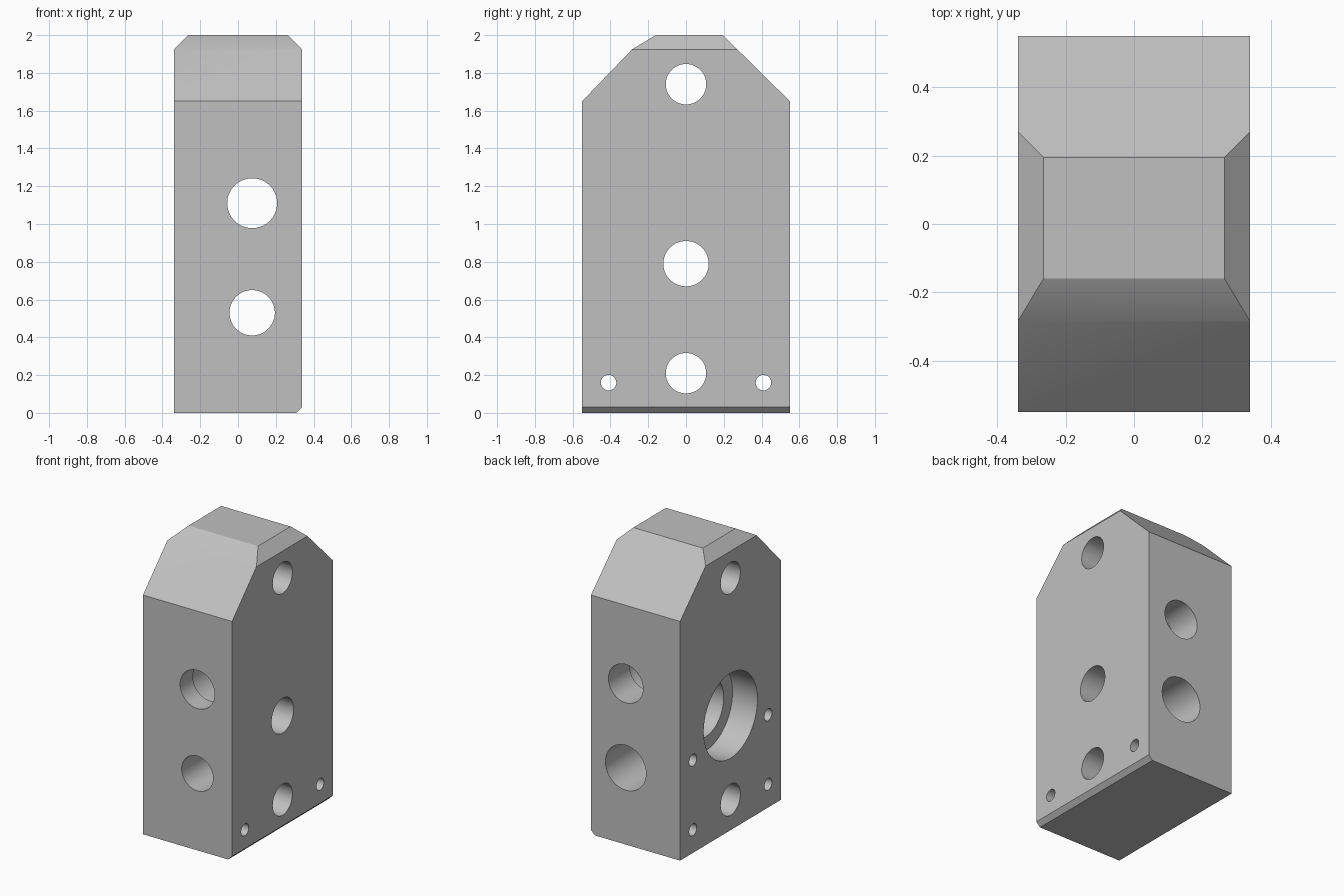
import bpy, bmesh, math
from mathutils import Vector

old = bpy.data.objects.get("Cube")
if old:
    bpy.data.objects.remove(old, do_unlink=True)

W, D, H = 0.34, 0.55, 2.0   # half width, half depth, height

metal = bpy.data.materials.new("plain_grey")
metal.use_nodes = True
GREY = (0.53, 0.53, 0.53, 1)
metal.diffuse_color = GREY
metal.node_tree.nodes["Principled BSDF"].inputs["Base Color"].default_value = GREY


def make_object(name, bm):
    bmesh.ops.recalc_face_normals(bm, faces=bm.faces)
    mesh = bpy.data.meshes.new(name)
    bm.to_mesh(mesh)
    bm.free()
    mesh.materials.append(metal)
    obj = bpy.data.objects.new(name, mesh)
    bpy.context.collection.objects.link(obj)
    return obj


def slice_off(bm, point, normal):
    """Cut away everything beyond a plane and close the cut."""
    geom = bm.verts[:] + bm.edges[:] + bm.faces[:]
    bmesh.ops.bisect_plane(bm, geom=geom, plane_co=point,
                           plane_no=Vector(normal).normalized(), clear_outer=True)
    bmesh.ops.holes_fill(bm, edges=[e for e in bm.edges if e.is_boundary], sides=0)


def drill(name, axis, centre, steps, sides=64):
    """Stepped round cutter; steps are (position along axis, radius)."""
    bm = bmesh.new()
    rings = []
    for pos, radius in steps:
        ring = []
        for i in range(sides):
            a = 2 * math.pi * i / sides
            u, z = centre[0] + radius * math.cos(a), centre[1] + radius * math.sin(a)
            ring.append(bm.verts.new((pos, u, z) if axis == "x" else (u, pos, z)))
        rings.append(ring)
    for r0, r1 in zip(rings, rings[1:]):
        for i in range(sides):
            j = (i + 1) % sides
            bm.faces.new((r0[i], r0[j], r1[j], r1[i]))
    bm.faces.new(rings[0])
    bm.faces.new(rings[-1])
    return make_object(name, bm)


# Block with sloped shoulders and chamfers
bm = bmesh.new()
bmesh.ops.create_cube(bm, size=1)
for v in bm.verts:
    v.co = (v.co.x * 2 * W, v.co.y * 2 * D, (v.co.z + 0.5) * H)
slice_off(bm, (0, -D, 1.65), (0, -0.275, 0.265))         # front shoulder
slice_off(bm, (0, D, 1.65), (0, 0.35, 0.355))            # back shoulder
slice_off(bm, (0, -0.16, H), (0, -0.075, 0.125))         # front top facet
for s in (-1, 1):
    slice_off(bm, (s * 0.265, 0, H), (s, 0, 1))          # top side chamfers
slice_off(bm, (0.31, 0, 0), (1, 0, -1))                  # bottom edge chamfer
block = make_object("valve_block", bm)

# Holes across the width
E = 0.1
through = lambda r: [(-W - E, r), (W + E, r)]
cutters = [
    drill("top_hole_cutter", "x", (0, 1.74), through(0.107)),
    drill("bottom_hole_cutter", "x", (0, 0.21), through(0.107)),
    drill("main_bore_cutter", "x", (0, 0.79),
          [(-W - E, 0.293), (-0.15, 0.293), (-0.15, 0.197),
           (0.1, 0.197), (0.1, 0.12), (W + E, 0.12)]),
]
for s in (-1, 1):
    cutters.append(drill("bolt_hole_cutter", "x", (s * 0.41, 0.16), through(0.041)))
    cutters.append(drill("blind_hole_cutter", "x", (s * 0.41, 0.64),
                         [(-W - E, 0.041), (-0.1, 0.041)]))

# Ports running front to back
cutters += [
    drill("upper_port_cutter", "y", (0.075, 1.11),
          [(-D - E, 0.132), (-0.41, 0.132), (-0.41, 0.155),
           (0.32, 0.155), (0.32, 0.132), (D + E, 0.132)]),
    drill("lower_port_cutter", "y", (0.075, 0.53),
          [(-D - E, 0.12), (-0.05, 0.12), (-0.05, 0.155), (D + E, 0.155)]),
]

# Cut the holes, then keep only the finished block
for c in cutters:
    mod = block.modifiers.new(c.name, "BOOLEAN")
    mod.operation = "DIFFERENCE"
    mod.solver = "EXACT"
    mod.object = c
    c.hide_render = True
bpy.context.view_layer.update()
graph = bpy.context.evaluated_depsgraph_get()
result = bpy.data.meshes.new_from_object(block.evaluated_get(graph))
block.modifiers.clear()
block.data = result
for c in cutters:
    bpy.data.objects.remove(c, do_unlink=True)

bpy.ops.object.select_all(action="DESELECT")
block.select_set(True)
bpy.context.view_layer.objects.active = block
bpy.ops.object.shade_smooth_by_angle(angle=math.radians(20))
